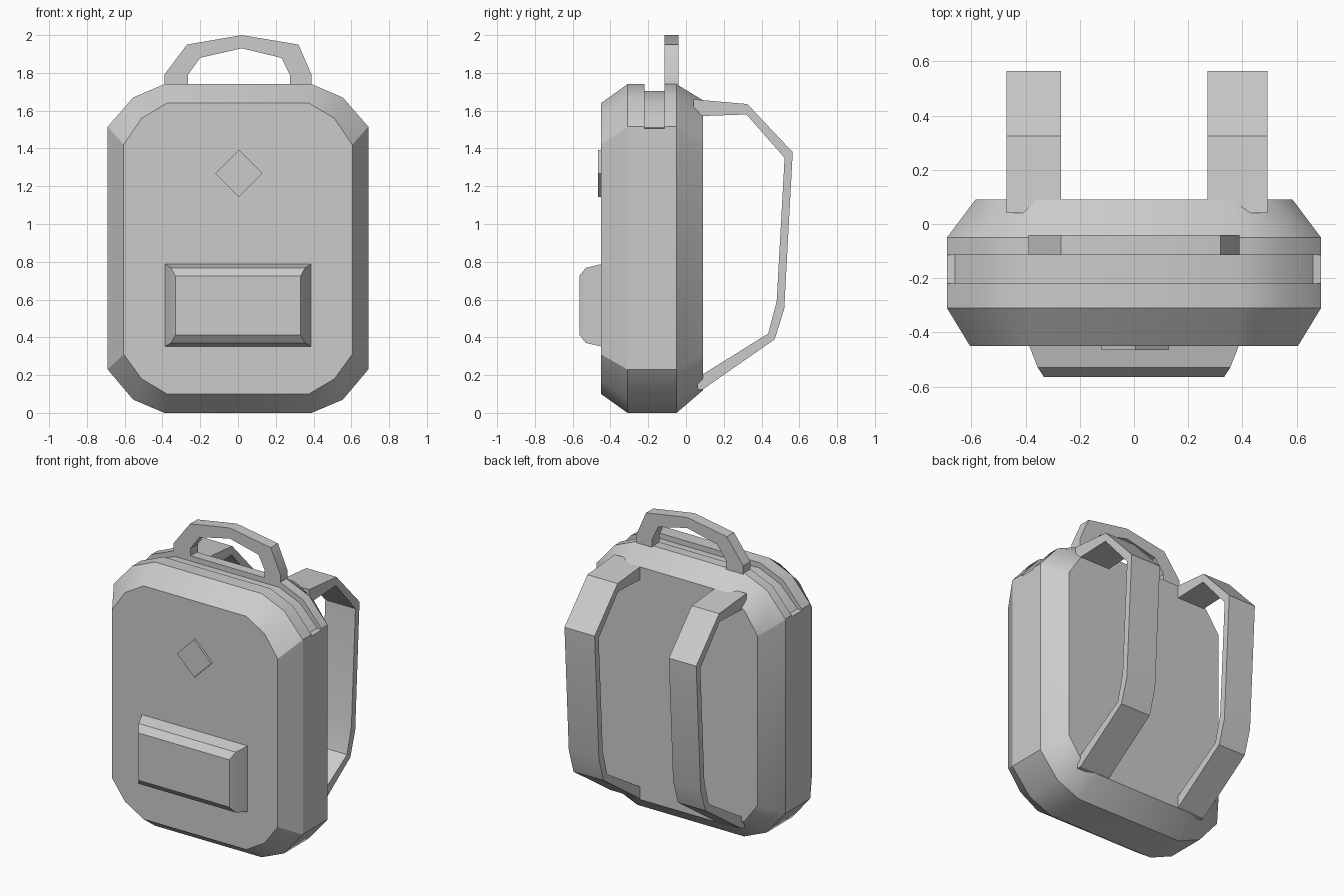
import bpy, bmesh, math

cube = bpy.data.objects.get("Cube")
if cube:
    bpy.data.objects.remove(cube)

grey = bpy.data.materials.new("plain grey")
grey.use_nodes = True
grey.diffuse_color = (0.6, 0.6, 0.6, 1)
grey.node_tree.nodes["Principled BSDF"].inputs["Base Color"].default_value = (0.6, 0.6, 0.6, 1)


def loft(name, rings, closed_ends=True):
    """Skin a list of equal-length point rings and cap both ends."""
    bm = bmesh.new()
    loops = [[bm.verts.new(p) for p in ring] for ring in rings]
    for a, b in zip(loops, loops[1:]):
        for i in range(len(a)):
            j = (i + 1) % len(a)
            bm.faces.new((a[i], a[j], b[j], b[i]))
    if closed_ends:
        bm.faces.new(loops[0])
        bm.faces.new(loops[-1])
    bmesh.ops.recalc_face_normals(bm, faces=bm.faces)
    mesh = bpy.data.meshes.new(name)
    bm.to_mesh(mesh)
    bm.free()
    mesh.materials.append(grey)
    obj = bpy.data.objects.new(name, mesh)
    bpy.context.collection.objects.link(obj)
    bpy.ops.object.select_all(action='DESELECT')
    obj.select_set(True)
    bpy.context.view_layer.objects.active = obj
    bpy.ops.object.shade_smooth_by_angle(angle=math.radians(30))
    return obj


def outline(y, half):
    """Mirror a right-hand (x, z) outline, listed bottom to top, into a ring."""
    return [(x, y, z) for x, z in half] + [(-x, y, z) for x, z in reversed(half)]


def rectangle(y, x, low, high):
    return outline(y, [(x, low), (x, high)])


# Body: chamfered shell with a zip groove running over the top
full = [(0.39, 0), (0.555, 0.07), (0.69, 0.23), (0.69, 1.505), (0.69, 1.515), (0.555, 1.67), (0.39, 1.74)]
groove = full[:4] + [(0.66, 1.51), (0.535, 1.64), (0.38, 1.705)]
front = [(0.375, 0.1), (0.51, 0.18), (0.605, 0.31), (0.605, 1.41), (0.605, 1.42), (0.51, 1.56), (0.375, 1.64)]
back = [(0.36, 0.12), (0.49, 0.18), (0.585, 0.31), (0.585, 1.42), (0.585, 1.43), (0.49, 1.57), (0.36, 1.655)]
loft("bag_body", [outline(y, half) for y, half in (
    (-0.45, front), (-0.31, full), (-0.22, full), (-0.22, groove),
    (-0.115, groove), (-0.115, full), (-0.05, full), (0.09, back))])

# Front pocket with a bevelled face
loft("front_pocket", [rectangle(-0.44, 0.39, 0.35, 0.79),
                      rectangle(-0.53, 0.355, 0.37, 0.768),
                      rectangle(-0.565, 0.332, 0.413, 0.725)])

# Diamond badge
loft("diamond_badge", [[(0.005 + 0.125 * dx, y, 1.268 + 0.125 * dz)
                        for dx, dz in ((1, 0), (0, 1), (-1, 0), (0, -1))]
                       for y in (-0.44, -0.465)])

# Carry handle: paired outer and inner arch points, swept as a flat band
arch = [((-0.39, 1.72), (-0.265, 1.72)), ((-0.39, 1.79), (-0.265, 1.79)),
        ((-0.27, 1.95), (-0.2, 1.88)), ((0.02, 2.0), (0.02, 1.93)),
        ((0.32, 1.95), (0.23, 1.88)), ((0.39, 1.79), (0.275, 1.79)),
        ((0.39, 1.72), (0.275, 1.72))]
loft("carry_handle", [[(o[0], -0.115, o[1]), (o[0], -0.04, o[1]),
                       (i[0], -0.04, i[1]), (i[0], -0.115, i[1])] for o, i in arch])

# Shoulder straps: paired outer and inner (y, z) points
path = [((0.04, 1.66), (0.04, 1.57)), ((0.325, 1.635), (0.32, 1.58)),
        ((0.565, 1.38), (0.522, 1.35)), ((0.52, 0.55), (0.48, 0.59)),
        ((0.47, 0.39), (0.435, 0.42)), ((0.09, 0.125), (0.09, 0.205)),
        ((0.06, 0.125), (0.06, 0.19))]
for name, x0, x1 in (("left_strap", 0.272, 0.492), ("right_strap", -0.47, -0.27)):
    loft(name, [[(x0, *o), (x1, *o), (x1, *i), (x0, *i)] for o, i in path])
